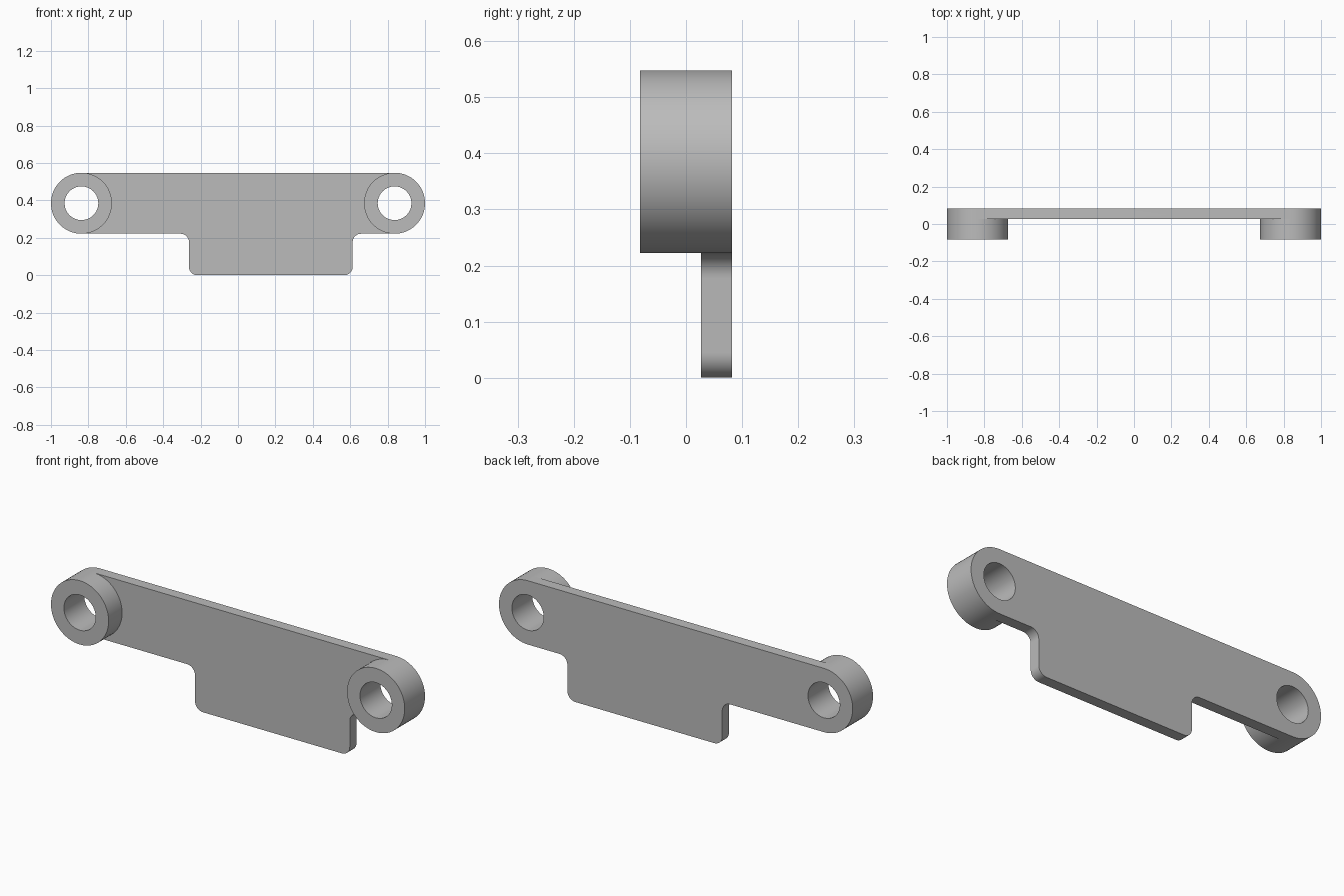
import bpy, bmesh
from math import pi, sin, cos, radians
from mathutils import Vector

if "Cube" in bpy.data.objects:
    bpy.data.objects.remove(bpy.data.objects["Cube"], do_unlink=True)

FRONT, BACK, PLATE_FRONT = -0.082, 0.082, 0.027
EYE_X, EYE_Z, EYE_R, HOLE_R = 0.837, 0.385, 0.163, 0.09
TOP, LOW = EYE_Z + EYE_R, EYE_Z - EYE_R
FILLET = 0.045

grey = bpy.data.materials.new("plain_grey")
grey.use_nodes = True
colour = (0.5, 0.5, 0.5, 1)
grey.diffuse_color = colour
grey.node_tree.nodes["Principled BSDF"].inputs["Base Color"].default_value = colour


def prism(name, outline, y0, y1):
    """Extrude an outline in x and z from y0 to y1."""
    bm = bmesh.new()
    face = bm.faces.new([bm.verts.new((p[0], y0, p[1])) for p in outline])
    new = bmesh.ops.extrude_face_region(bm, geom=[face])["geom"]
    verts = [v for v in new if isinstance(v, bmesh.types.BMVert)]
    bmesh.ops.translate(bm, verts=verts, vec=(0, y1 - y0, 0))
    bmesh.ops.recalc_face_normals(bm, faces=bm.faces)
    mesh = bpy.data.meshes.new(name)
    bm.to_mesh(mesh)
    bm.free()
    mesh.materials.append(grey)
    obj = bpy.data.objects.new(name, mesh)
    bpy.context.collection.objects.link(obj)
    return obj


def circle(x, r, n=64):
    return [(x + r * cos(2 * pi * i / n), EYE_Z + r * sin(2 * pi * i / n))
            for i in range(n)]


def rounded(corners, steps=10):
    """Replace each corner that has a radius with a quarter arc."""
    points = []
    for i, (x, z, r) in enumerate(corners):
        p = Vector((x, z))
        if r == 0:
            points.append(p)
            continue
        a = (Vector(corners[i - 1][:2]) - p).normalized()
        b = (Vector(corners[(i + 1) % len(corners)][:2]) - p).normalized()
        centre = p + r * (a + b)
        for k in range(steps + 1):
            t = pi / 2 * k / steps
            points.append(centre - r * (b * cos(t) + a * sin(t)))
    return points


def combine(target, tool, operation):
    mod = target.modifiers.new(operation, 'BOOLEAN')
    mod.operation, mod.solver, mod.object = operation, 'EXACT', tool
    bpy.context.view_layer.objects.active = target
    bpy.ops.object.modifier_apply(modifier=mod.name)
    bpy.data.objects.remove(tool, do_unlink=True)


# Thin plate with an off-centre rounded tab below
link = prism("link_plate", rounded([
    (-EYE_X, LOW, 0), (-0.262, LOW, FILLET), (-0.262, 0, FILLET),
    (0.613, 0, FILLET), (0.613, LOW, FILLET), (EYE_X, LOW, 0),
    (EYE_X, TOP, 0), (-EYE_X, TOP, 0)]), PLATE_FRONT, BACK)

# Thick bored eyes at both ends
for x in (-EYE_X, EYE_X):
    combine(link, prism("eye", circle(x, EYE_R), FRONT, BACK), 'UNION')
for x in (-EYE_X, EYE_X):
    combine(link, prism("bore", circle(x, HOLE_R), FRONT - 0.1, BACK + 0.1), 'DIFFERENCE')

# Smooth the round walls, keep the rims sharp
bpy.ops.object.select_all(action='DESELECT')
link.select_set(True)
bpy.context.view_layer.objects.active = link
bpy.ops.object.shade_smooth_by_angle(angle=radians(30))
